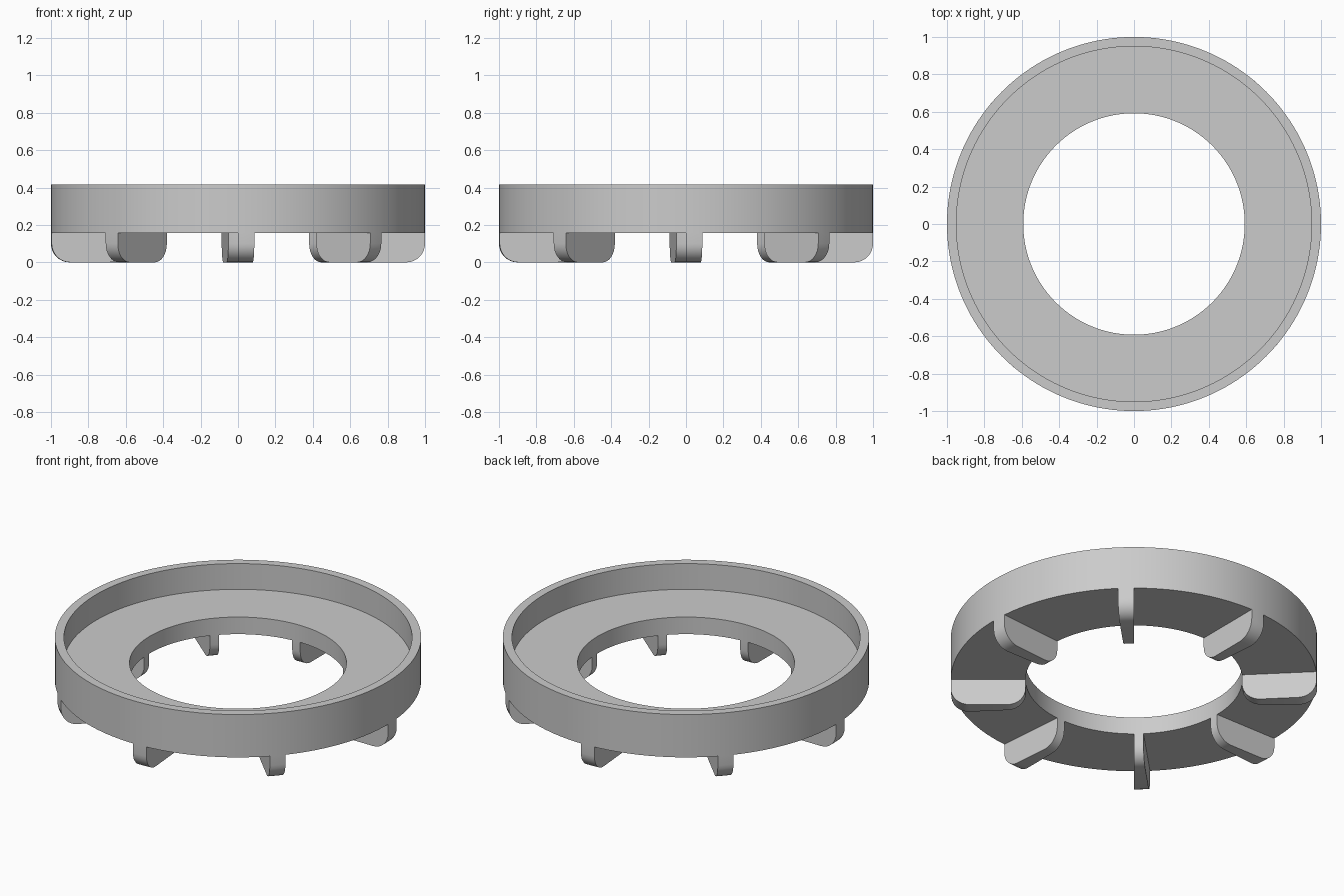
import bpy, bmesh
from math import radians, cos, sin, pi
from mathutils import Matrix

cube = bpy.data.objects.get("Cube")
if cube:
    bpy.data.objects.remove(cube)

# Single grey material
grey = bpy.data.materials.new("plain_grey")
grey.use_nodes = True
colour = (0.6, 0.6, 0.6, 1)
grey.diffuse_color = colour
grey.node_tree.nodes["Principled BSDF"].inputs["Base Color"].default_value = colour

R_OUT, R_IN, R_LIP = 1.0, 0.592, 0.95
Z_TOP, Z_FLOOR, Z_BASE = 0.415, 0.26, 0.157
FIN_COUNT, FIN_ANGLE, CORNER = 8, radians(5), 0.1


def revolve(name, profile, angle, steps, start=0.0):
    """Sweep a closed (radius, height) profile around z."""
    full = abs(angle - 2 * pi) < 1e-6
    bm = bmesh.new()
    rows = []
    for i in range(steps if full else steps + 1):
        a = start + angle * i / steps
        rows.append([bm.verts.new((r * cos(a), r * sin(a), z)) for r, z in profile])
    n = len(profile)
    for i in range(steps):
        p, q = rows[i], rows[(i + 1) % len(rows)]
        for j in range(n):
            k = (j + 1) % n
            bm.faces.new((p[j], q[j], q[k], p[k]))
    if not full:
        bm.faces.new(rows[0])
        bm.faces.new(rows[-1])
    bmesh.ops.recalc_face_normals(bm, faces=bm.faces)
    mesh = bpy.data.meshes.new(name)
    bm.to_mesh(mesh)
    bm.free()
    mesh.materials.append(grey)
    obj = bpy.data.objects.new(name, mesh)
    bpy.context.collection.objects.link(obj)
    bpy.ops.object.select_all(action='DESELECT')
    obj.select_set(True)
    bpy.context.view_layer.objects.active = obj
    bpy.ops.object.shade_smooth_by_angle(angle=radians(30))
    return obj


def arc(cx, cz, r, a0, a1, steps=8):
    return [(cx + r * cos(radians(a0 + (a1 - a0) * i / steps)),
             cz + r * sin(radians(a0 + (a1 - a0) * i / steps))) for i in range(steps + 1)]


# Ring with a recessed floor and a thin raised rim
revolve("tray_ring", [(R_IN, Z_BASE), (R_OUT, Z_BASE), (R_OUT, Z_TOP),
                      (R_LIP, Z_TOP), (R_LIP, Z_FLOOR), (R_IN, Z_FLOOR)], 2 * pi, 160)

# Wedge-shaped feet with rounded lower corners
foot = [(R_OUT, Z_BASE)]
foot += arc(R_OUT - CORNER, CORNER, CORNER, 0, -90)
foot += arc(R_IN + CORNER, CORNER, CORNER, -90, -180)
foot += [(R_IN, Z_BASE)]
for i in range(FIN_COUNT):
    revolve(f"foot_{i + 1}", foot, FIN_ANGLE, 3, 2 * pi * i / FIN_COUNT)
